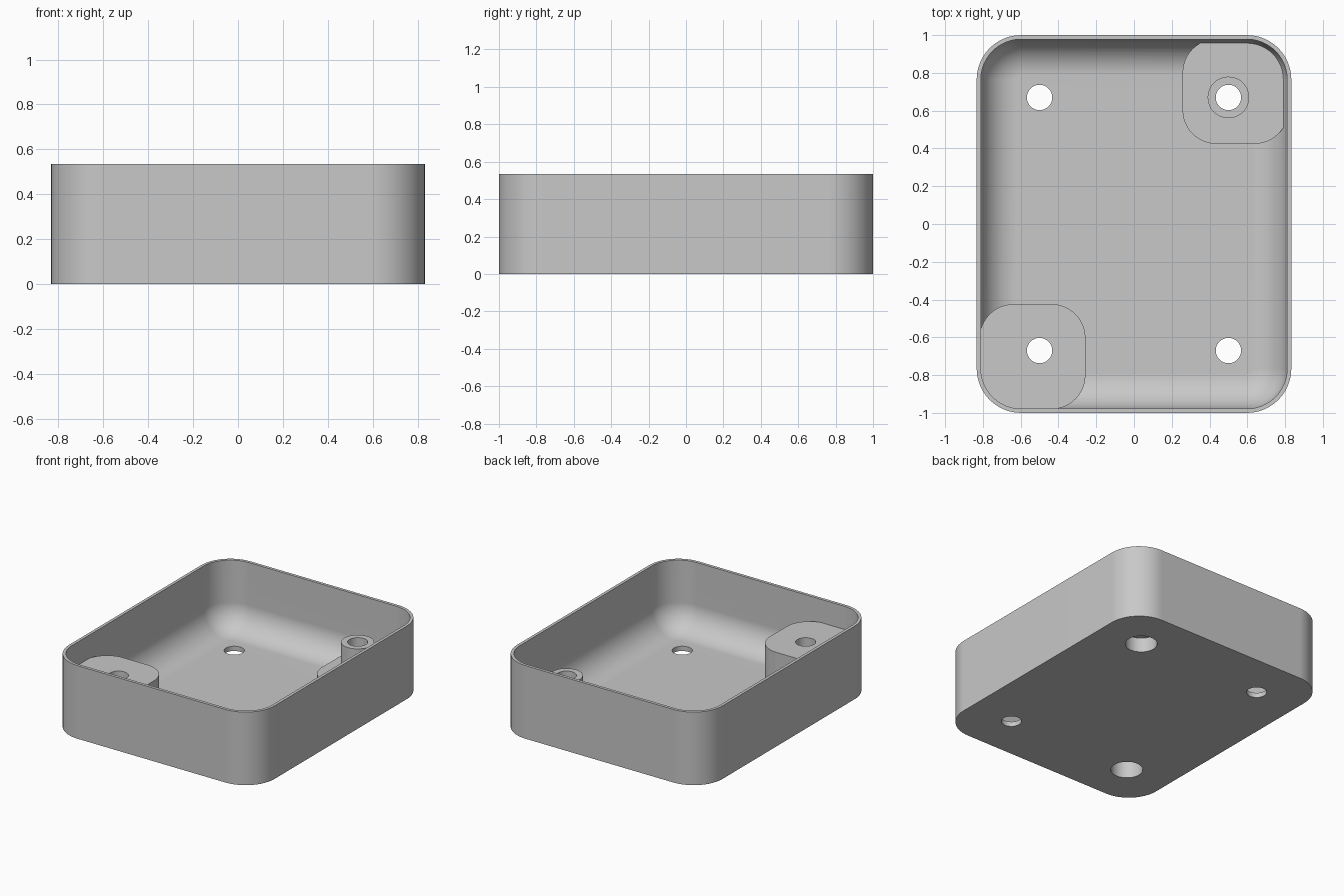
import bpy, bmesh, math

if "Cube" in bpy.data.objects:
    bpy.data.objects.remove(bpy.data.objects["Cube"])

HALF_X, HALF_Y, HEIGHT = 0.833, 1.0, 0.535
CORNER, WALL, FLOOR, FILLET = 0.235, 0.022, 0.035, 0.19
POST_X, POST_Y = 0.5, 0.67
PAD_TOP, BOSS_TOP = 0.14, 0.365

grey = bpy.data.materials.new("plain grey")
grey.use_nodes = True
grey.diffuse_color = (0.58, 0.58, 0.58, 1)
grey.node_tree.nodes["Principled BSDF"].inputs["Base Color"].default_value = grey.diffuse_color


def rounded_loop(hx, hy, r, z, cx=0, cy=0, steps=12):
    """Points of a rounded rectangle, counter-clockwise."""
    points = []
    for i, (sx, sy) in enumerate(((1, 1), (-1, 1), (-1, -1), (1, -1))):
        for k in range(steps + 1):
            a = math.pi / 2 * (i + k / steps)
            points.append((cx + sx * (hx - r) + r * math.cos(a),
                           cy + sy * (hy - r) + r * math.sin(a), z))
    return points


def loft(name, loops):
    """Closed solid through a stack of loops, capped at both ends."""
    bm = bmesh.new()
    rings = [[bm.verts.new(p) for p in loop] for loop in loops]
    n = len(rings[0])
    for low, high in zip(rings, rings[1:]):
        for i in range(n):
            j = (i + 1) % n
            bm.faces.new((low[i], low[j], high[j], high[i]))
    bm.faces.new(rings[0][::-1])
    bm.faces.new(rings[-1])
    bmesh.ops.recalc_face_normals(bm, faces=bm.faces)
    mesh = bpy.data.meshes.new(name)
    bm.to_mesh(mesh)
    bm.free()
    mesh.materials.append(grey)
    obj = bpy.data.objects.new(name, mesh)
    bpy.context.collection.objects.link(obj)
    return obj


def cylinder(name, x, y, r, z0, z1):
    return loft(name, [[(x + r * math.cos(math.tau * k / 48),
                         y + r * math.sin(math.tau * k / 48), z)
                        for k in range(48)] for z in (z0, z1)])


def combine(target, tool, operation):
    """Apply a boolean and discard the tool."""
    mod = target.modifiers.new("boolean", "BOOLEAN")
    mod.operation, mod.solver, mod.object = operation, "EXACT", tool
    bpy.context.view_layer.objects.active = target
    bpy.ops.object.modifier_apply(modifier=mod.name)
    bpy.data.objects.remove(tool)


# Tray shell: outside wall, rim, inside wall, then a rounded sweep into the floor
def inner_loop(inset, z):
    d = WALL + inset
    return rounded_loop(HALF_X - d, HALF_Y - d, CORNER - d, z)


loops = [rounded_loop(HALF_X, HALF_Y, CORNER, z) for z in (0, HEIGHT)]
loops.append(inner_loop(0, HEIGHT))
for k in range(13):
    a = math.pi / 2 * k / 12
    loops.append(inner_loop(FILLET * (1 - math.cos(a)),
                            FLOOR + FILLET * (1 - math.sin(a))))
tray = loft("enclosure_tray", loops)

# Corner bosses: a tall one front left, a low pad with a post back right
for side, top in ((-1, BOSS_TOP), (1, PAD_TOP)):
    boss = loft("corner_boss", [
        rounded_loop(0.28, 0.278, 0.18, z, side * 0.537, side * 0.702)
        for z in (FLOOR / 2, top)])
    combine(tray, boss, "UNION")
combine(tray, cylinder("post", POST_X, POST_Y, 0.11, FLOOR * 2, BOSS_TOP), "UNION")

# Screw holes through all four corners
for sx in (-1, 1):
    for sy in (-1, 1):
        combine(tray, cylinder("screw_hole", sx * POST_X, sy * POST_Y, 0.067, -0.1, 0.5),
                "DIFFERENCE")

# Screw head recesses from below, under the bosses
for side, depth in ((-1, 0.26), (1, 0.105)):
    combine(tray, cylinder("head_recess", side * POST_X, side * POST_Y, 0.106, -0.1, depth),
            "DIFFERENCE")

# Smooth shading with crisp edges
bpy.ops.object.select_all(action="DESELECT")
tray.select_set(True)
bpy.context.view_layer.objects.active = tray
bpy.ops.object.shade_smooth_by_angle(angle=math.radians(30))
weighted = tray.modifiers.new("weighted_normals", "WEIGHTED_NORMAL")
weighted.keep_sharp = True
